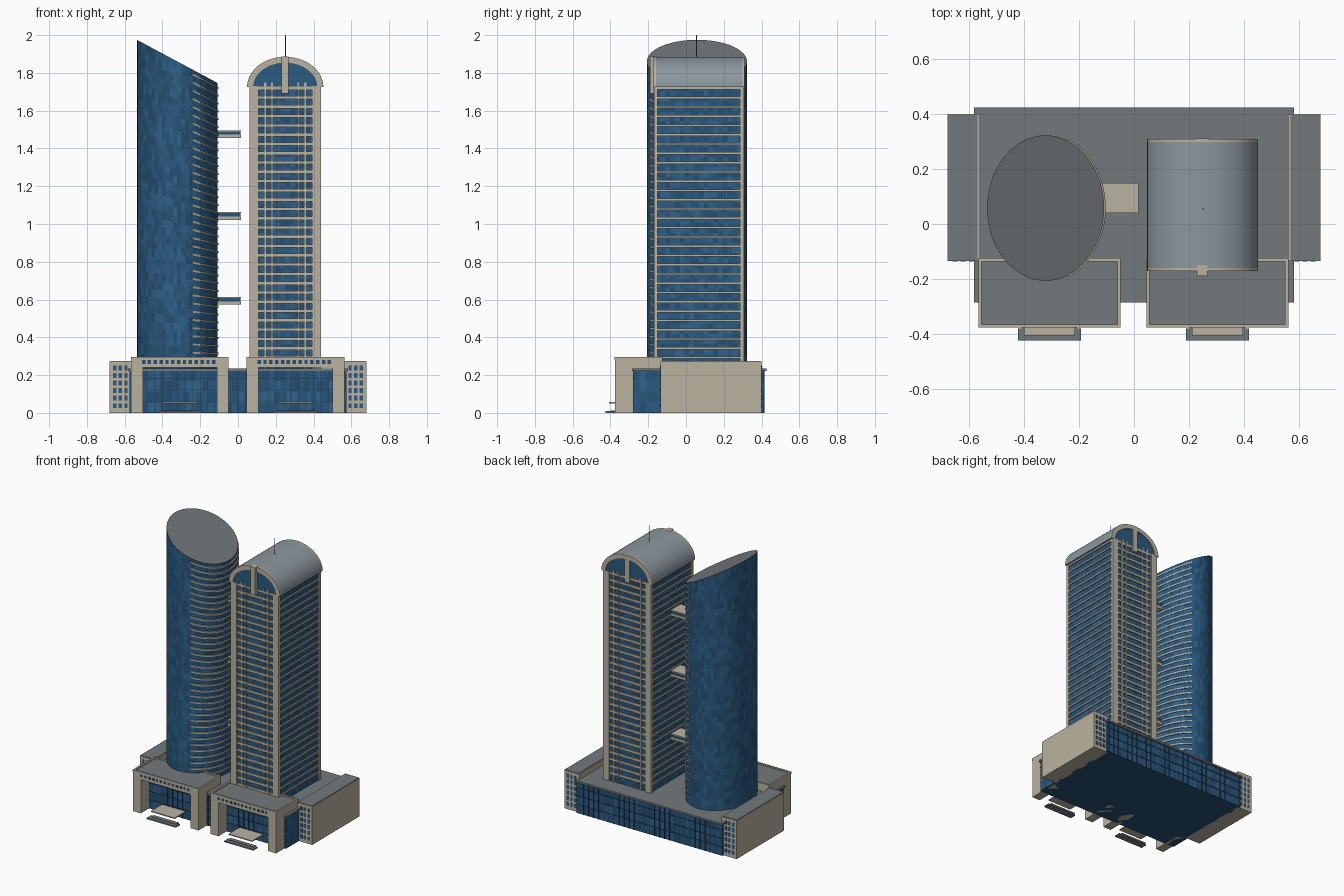
import bpy, bmesh, math, random
from mathutils import Matrix, Vector

if "Cube" in bpy.data.objects:
    bpy.data.objects.remove(bpy.data.objects["Cube"])
random.seed(4)


def mat(name, r, g, b):
    m = bpy.data.materials.new(name)
    m.diffuse_color = (r, g, b, 1)
    m.use_nodes = True
    m.node_tree.nodes["Principled BSDF"].inputs["Base Color"].default_value = m.diffuse_color
    return m


STONE = mat("stone", 0.49, 0.45, 0.35)
GREY = mat("roof_grey", 0.17, 0.19, 0.2)
METAL = mat("roof_metal", 0.26, 0.31, 0.34)
DARK = mat("mullion_blue", 0.015, 0.05, 0.1)
BLUES = [mat("glass_%d" % i, 0.023 * k, 0.098 * k, 0.21 * k)
         for i, k in enumerate((0.8, 0.95, 1.05, 1.25))]


def finish(name, bm, mats, smooth=False):
    bmesh.ops.recalc_face_normals(bm, faces=bm.faces)
    me = bpy.data.meshes.new(name)
    bm.to_mesh(me)
    bm.free()
    ob = bpy.data.objects.new(name, me)
    bpy.context.collection.objects.link(ob)
    for m in mats:
        me.materials.append(m)
    if smooth:
        bpy.ops.object.select_all(action='DESELECT')
        ob.select_set(True)
        bpy.context.view_layer.objects.active = ob
        bpy.ops.object.shade_smooth_by_angle(angle=math.radians(30))
    return ob


def boxes(name, items, m):
    """One mesh from many (x0, x1, y0, y1, z0, z1) boxes."""
    bm = bmesh.new()
    for x0, x1, y0, y1, z0, z1 in items:
        c = Vector(((x0 + x1) / 2, (y0 + y1) / 2, (z0 + z1) / 2))
        s = (abs(x1 - x0), abs(y1 - y0), abs(z1 - z0), 1)
        bmesh.ops.create_cube(bm, size=1, matrix=Matrix.Translation(c) @ Matrix.Diagonal(s))
    return finish(name, bm, [m])


def glass_prism(name, outline, z0, top, rows, smooth=False):
    """Panelled glass walls over an outline, grey cap; top(x) is the height."""
    bm = bmesh.new()
    rings = [[bm.verts.new((x, y, z0 + (top(x) - z0) * r / rows)) for x, y in outline]
             for r in range(rows + 1)]
    n = len(outline)
    for a, b in zip(rings, rings[1:]):
        for i in range(n):
            j = (i + 1) % n
            bm.faces.new((a[i], a[j], b[j], b[i])).material_index = random.randrange(4)
    bm.faces.new(rings[0])
    bm.faces.new(rings[-1]).material_index = 4
    return finish(name, bm, BLUES + [GREY], smooth)


def rect(x0, x1, y0, y1, nx, ny):
    p = [(x0 + (x1 - x0) * i / nx, y0) for i in range(nx)]
    p += [(x1, y0 + (y1 - y0) * i / ny) for i in range(ny)]
    p += [(x1 - (x1 - x0) * i / nx, y1) for i in range(nx)]
    return p + [(x0, y1 - (y1 - y0) * i / ny) for i in range(ny)]


# Podium: glass hall, mullions, roof slab
glass_prism("podium_glass", rect(-0.575, 0.575, -0.28, 0.412, 36, 20), 0, lambda x: 0.225, 4)
bars = [(x - .002, x + .002, y - .003, y + .003, 0, .225)
        for y in (-.28, .412) for x in [-.56 + .04 * i for i in range(29)]]
bars += [(-.575, .575, y - .003, y + .003, z, z + .004) for y in (-.28, .412) for z in (.06, .12, .18)]
boxes("podium_mullions", bars, DARK)
boxes("podium_roof", [(-.583, .583, -.286, .425, .222, .235)], GREY)

# Side wings with window grids front and back
for s, side in ((-1, "left"), (1, "right")):
    boxes(side + "_wing", [(s * .562, s * .68, -.135, .4, 0, .272)], STONE)
    boxes(side + "_wing_roof", [(s * .57, s * .678, -.133, .398, .27, .276)], GREY)
    wins = []
    for y in (-.135, .4):
        for c in range(3):
            for r in range(6):
                x, z = s * (.593 + .03 * c), .025 + .04 * r
                wins.append((x - .009, x + .009, y - .0015, y + .0015, z, z + .026))
    boxes(side + "_wing_windows", wins, BLUES[2])

# Front portal blocks
for cx, side in ((-.308, "left"), (.304, "right")):
    a, b = cx - .259, cx + .259
    boxes(side + "_portal", [(a, a + .063, -.375, -.125, 0, .285),
                             (b - .063, b, -.375, -.125, 0, .285),
                             (a, b, -.375, -.125, .24, .285)], STONE)
    boxes(side + "_portal_roof", [(a + .005, b - .005, -.37, -.13, .28, .288)], GREY)
    boxes(side + "_parapet", [(a, b, -.378, -.366, .28, .297), (a, b, -.136, -.124, .28, .297),
                              (a, a + .012, -.37, -.13, .28, .297),
                              (b - .012, b, -.37, -.13, .28, .297)], STONE)
    boxes(side + "_beam_windows", [(cx - .201 + .031 * i, cx - .183 + .031 * i, -.3765, -.37, .26, .28)
                                   for i in range(13)], BLUES[0])
    boxes(side + "_canopy", [(cx - .093, cx + .093, -.407, -.283, .05, .057)], STONE)
    boxes(side + "_step", [(cx - .115, cx + .115, -.425, -.38, 0, .009),
                           (cx - .1, cx + .1, -.4, -.37, .0, .012)], GREY)

# Oval tower with slanted top
OX, OY, RX, RY, N = -.322, .058, .213, .265, 64


def slant(x):
    return 1.975 - (x + .535) * .536


oval = [(OX + RX * math.cos(2 * math.pi * i / N), OY + RY * math.sin(2 * math.pi * i / N))
        for i in range(N)]
glass_prism("oval_tower", oval, .23, slant, 40, True)

# Curved sun fins on the inner side, tilting gradually with the roof
bm = bmesh.new()
FINS, SEG = 36, 24
for f in range(FINS):
    t = (f + 1.2) / (FINS + .6)
    prev = None
    for i in range(SEG + 1):
        ang = math.radians(-68 + 136 * i / SEG)
        sec = []
        for d, h in ((-.004, 0), (.006, 0), (.006, .01), (-.004, .01)):
            x, y = OX + (RX + d) * math.cos(ang), OY + (RY + d) * math.sin(ang)
            sec.append(bm.verts.new((x, y, .23 + (slant(x) - .23) * t + h - .012)))
        if prev:
            for k in range(4):
                bm.faces.new((prev[k], prev[k - 3], sec[k - 3], sec[k]))
        if i in (0, SEG):
            bm.faces.new(sec)
        prev = sec
finish("oval_tower_fins", bm, [STONE])

# Sky bridges
for i, z in enumerate((.573, 1.022, 1.455)):
    boxes("bridge_floor_%d" % i, [(-.125, .016, .04, .15, z, z + .018),
                                  (-.125, .016, .04, .15, z + .036, z + .041)], STONE)
    boxes("bridge_glass_%d" % i, [(-.125, .014, .043, .147, z + .016, z + .038)], BLUES[1])

# Vaulted tower: glass core, corner piers, floor bands and mullions
TX = .25
glass_prism("vault_tower_glass", rect(.068, .432, -.16, .297, 14, 18), .23, lambda x: 1.73, 56)
piers, strips, bands = [], [], []
for s in (-1, 1):
    for y0, y1 in ((-.17, -.15), (.287, .307)):
        piers.append((TX + s * .142, TX + s * .19, y0, y1, .23, 1.73))
    for y0, y1 in ((-.171, -.155), (.292, .308)):
        for x, w in ((.106, .006), (.07, .004)):
            strips.append((TX + s * x - w, TX + s * x + w, y0, y1, .23, 1.748))
FLOORS = 29
for f in range(FLOORS + 1):
    z = .285 + (1.71 - .285) * f / FLOORS
    bands.append((.1, .4, -.168, -.155, z, z + .017))
    bands.append((.1, .4, .292, .305, z, z + .017))
    for x0, x1 in ((.06, .072), (.428, .44)):
        bands.append((x0, x1, -.16, .297, z + .002, z + .014))
boxes("vault_tower_piers", piers, STONE)
boxes("vault_tower_strips", strips, STONE)
boxes("vault_tower_floor_bands", bands, STONE)


# Barrel vault roof, end arches and end glazing
def arc(rx, rz, n=32):
    return [(TX + rx * math.cos(math.pi * i / n), 1.724 + rz * math.sin(math.pi * i / n))
            for i in range(n + 1)]


def extrude_y(name, loop, y0, y1, m, smooth=False):
    bm = bmesh.new()
    f = bm.faces.new([bm.verts.new((x, y0, z)) for x, z in loop])
    g = bmesh.ops.extrude_face_region(bm, geom=[f])["geom"]
    bmesh.ops.translate(bm, vec=(0, y1 - y0, 0), verts=[v for v in g if isinstance(v, bmesh.types.BMVert)])
    return finish(name, bm, [m], smooth)


extrude_y("vault_roof", arc(.202, .161), -.16, .298, METAL, True)
ring = arc(.202, .161) + arc(.17, .13)[::-1]
for side, y0, y1, g0, g1 in (("front", -.172, -.158, -.165, -.155), ("back", .296, .309, .29, .302)):
    extrude_y(side + "_arch", ring, y0, y1, STONE, True)
    extrude_y(side + "_arch_glass", arc(.172, .132), g0, g1, BLUES[2])
boxes("arch_keystones", [(.23, .268, -.19, -.15, 1.69, 1.886), (.23, .268, .29, .311, 1.69, 1.884)], STONE)

# Antenna
bm = bmesh.new()
bmesh.ops.create_cone(bm, cap_ends=True, segments=10, radius1=.003, radius2=.002, depth=.14,
                      matrix=Matrix.Translation((.252, .055, 1.93)))
finish("antenna", bm, [GREY], True)
